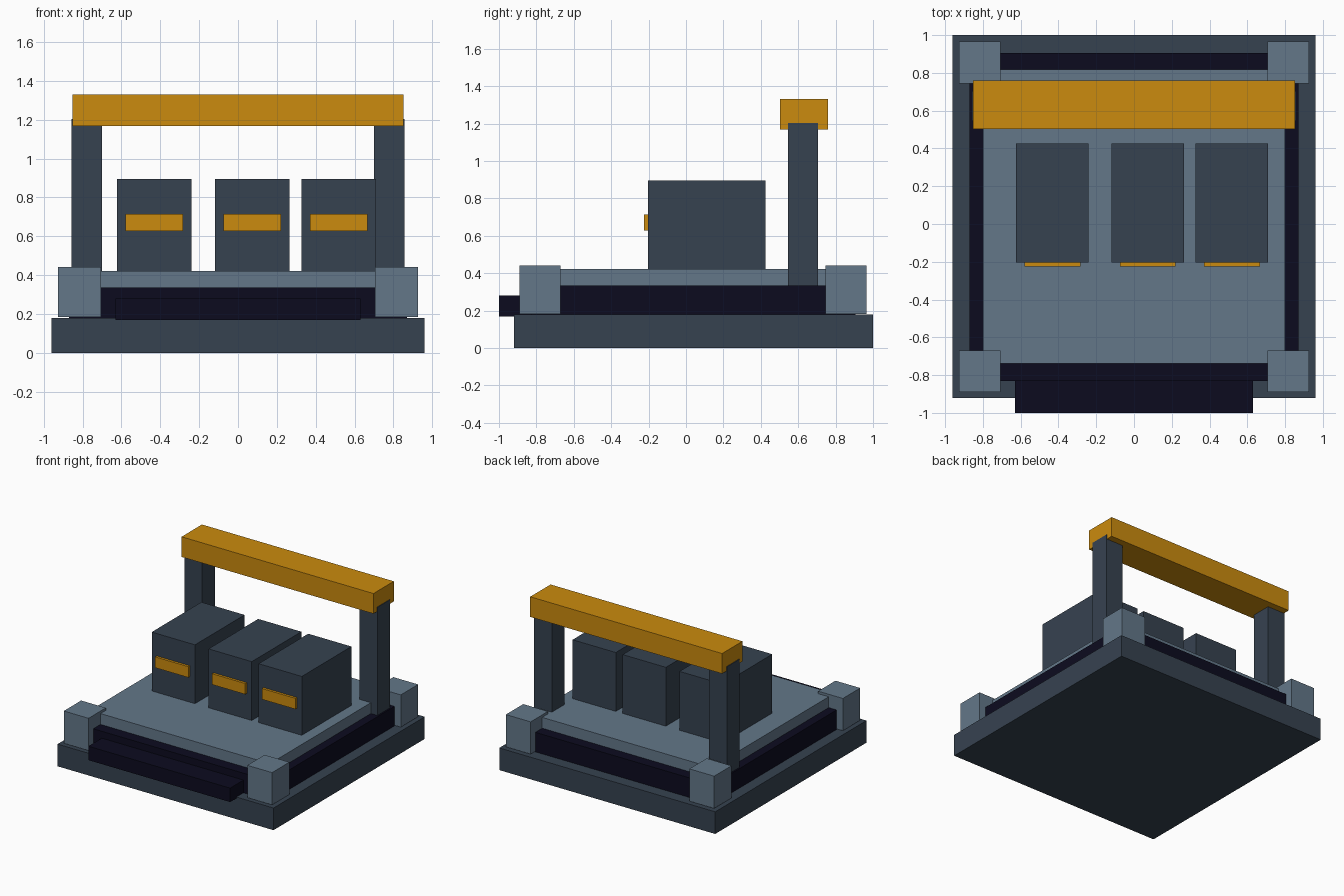
import bpy

if "Cube" in bpy.data.objects:
    bpy.data.objects.remove(bpy.data.objects["Cube"])


def material(name, rgb):
    """Flat colour from 0-255 sRGB, converted to linear."""
    lin = [(c / 255 / 12.92) if c / 255 <= 0.04045 else ((c / 255 + 0.055) / 1.055) ** 2.4 for c in rgb]
    m = bpy.data.materials.new(name)
    m.diffuse_color = (*lin, 1)
    m.use_nodes = True
    m.node_tree.nodes["Principled BSDF"].inputs["Base Color"].default_value = m.diffuse_color
    return m


SLATE = material("dark slate", (54, 66, 80))
STEEL = material("steel blue", (99, 119, 137))
NAVY = material("near black navy", (12, 11, 31))
AMBER = material("amber", (203, 139, 14))


def box(name, x, y, z, mat):
    """Box from (min, max) ranges on each axis."""
    bpy.ops.mesh.primitive_cube_add(size=1, location=[sum(r) / 2 for r in (x, y, z)])
    ob = bpy.context.object
    ob.name = name
    ob.scale = [r[1] - r[0] for r in (x, y, z)]
    bpy.ops.object.transform_apply(location=False, rotation=False, scale=True)
    ob.data.materials.append(mat)
    return ob


# Stacked platform
box("base", (-0.96, 0.96), (-0.92, 1.0), (0, 0.178), SLATE)
box("middle_slab", (-0.87, 0.87), (-0.83, 0.905), (0.17, 0.335), NAVY)
box("deck", (-0.80, 0.80), (-0.738, 0.818), (0.325, 0.422), STEEL)
box("front_step", (-0.63, 0.63), (-1.0, -0.80), (0.168, 0.28), NAVY)

# Corner blocks and gantry posts, mirrored left and right
for side, s in (("left", -1), ("right", 1)):
    for end, y in (("front", (-0.89, -0.67)), ("back", (0.745, 0.965))):
        box(f"{end}_{side}_corner_block", sorted((s * 0.706, s * 0.926)), y, (0.183, 0.442), STEEL)
    box(f"{side}_gantry_post", sorted((s * 0.70, s * 0.858)), (0.545, 0.705), (0.33, 1.204), SLATE)

# Gantry beam
box("gantry_beam", (-0.853, 0.853), (0.502, 0.76), (1.168, 1.33), AMBER)

# Cabinets, each with a front label plate
for i, x in enumerate((-0.432, 0.073, 0.518), 1):
    box(f"cabinet_{i}", (x - 0.192, x + 0.192), (-0.204, 0.426), (0.415, 0.895), SLATE)
    box(f"cabinet_label_{i}", (x - 0.148, x + 0.148), (-0.224, -0.20), (0.628, 0.715), AMBER)
